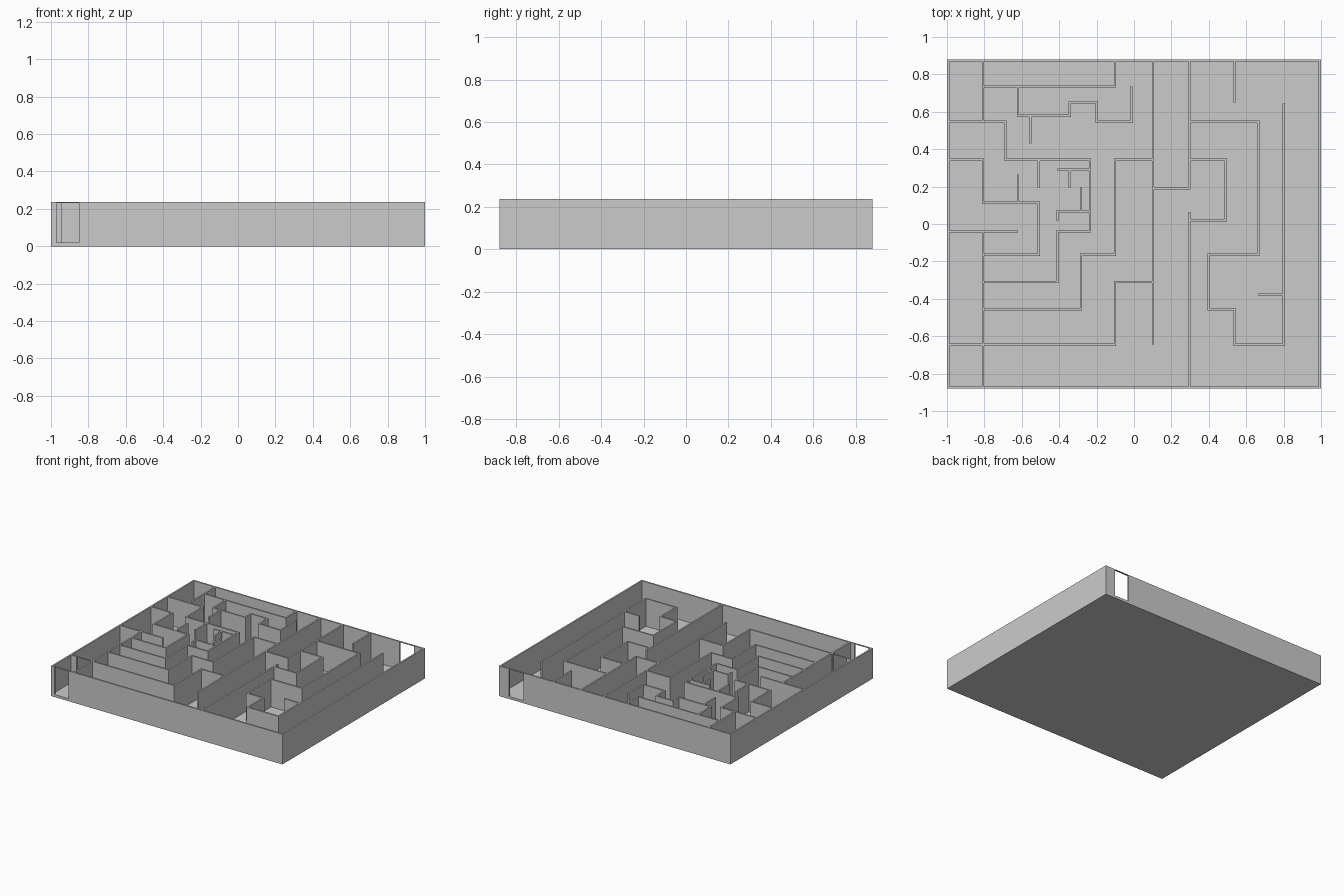
import bpy, bmesh
from mathutils import Vector

if "Cube" in bpy.data.objects:
    bpy.data.objects.remove(bpy.data.objects["Cube"])

T = 0.0125                        # wall thickness
FLOOR, TOP = 0.02, 0.236
X, Y = 1 - T / 2, 0.88 - T / 2    # centre lines of the outer walls
STRIP = TOP - 0.004               # underside of the strips over doorways

# shared grid lines of the maze: columns in x, rows in y
A, B, C, D, E = -.807, -.62, -.51, -.41, -.343
F, G, H, I, J = -.283, -.235, -.102, .102, .297
K, M = .537, .8
R1, R2, R3, R4, R5, R6 = .735, .578, .546, .343, .113, -.04
R7, R8, R9, R10 = -.165, -.31, -.455, -.645


def wall(name, axis, x, y, *stops, z0=FLOOR, z1=TOP):
    """Mitred wall from (x, y); stops are where each alternating run ends."""
    p = [Vector((x, y))]
    for i, s in enumerate(stops):
        along_x = (axis == "x") == (i % 2 == 0)
        p.append(Vector((s, p[-1].y)) if along_x else Vector((p[-1].x, s)))
    norms = [(b - a).normalized().orthogonal() for a, b in zip(p, p[1:])]
    bm = bmesh.new()
    rings = []
    for i, q in enumerate(p):
        n = sum({max(i - 1, 0), min(i, len(norms) - 1)} and
                [norms[k] for k in {max(i - 1, 0), min(i, len(norms) - 1)}],
                Vector((0, 0)))
        l, r = q + n * T / 2, q - n * T / 2
        rings.append([bm.verts.new((v.x, v.y, z)) for v, z in
                      ((l, z0), (r, z0), (r, z1), (l, z1))])
    for a, b in zip(rings, rings[1:]):
        for k in range(4):
            m = (k + 1) % 4
            bm.faces.new((a[k], a[m], b[m], b[k]))
    bm.faces.new(rings[0])
    bm.faces.new(rings[-1])
    bmesh.ops.recalc_face_normals(bm, faces=bm.faces)
    me = bpy.data.meshes.new(name)
    bm.to_mesh(me)
    bm.free()
    bpy.context.collection.objects.link(bpy.data.objects.new(name, me))


# floor slab
bpy.ops.mesh.primitive_cube_add(size=1, location=(0, 0, FLOOR / 2))
bpy.context.object.name = "floor"
bpy.context.object.scale = (2, 1.76, FLOOR)

# outer walls with doorways at the front left and back right
wall("outer_wall_right", "x", .915, Y, X, -Y, -.85)
wall("outer_wall_left", "x", -.97, -Y, -X, Y, .79)

# thin strips over the doorways
wall("front_door_strip", "x", -.97, -Y, -.85, z0=STRIP)
wall("back_door_strip", "x", .79, Y, .915, z0=STRIP)
wall("inner_door_strip", "x", -.94, R10, -.82, z0=STRIP)

# back left walls
wall("back_left_divider", "y", A, Y, R3)
wall("back_corridor_wall", "x", A, R1, H, Y)
wall("back_stepped_wall", "y", B, R1, R2, E, .65, -.2, R3, -.015, R1)
wall("back_stub", "y", -.555, R2, .43)

# middle left walls and the small spiral
wall("spiral_outer_wall", "x", -X, R3, -.687, R4, G, R6, D, R8, A)
wall("left_stepped_wall", "x", -X, R4, A, R5, C, R7, A)
wall("left_stub", "y", B, R5, .265)
wall("middle_stub", "y", C, R4, .195)
wall("spiral_top_wall", "x", D, .29, G)
wall("spiral_top_stub", "y", E, .29, .195)
wall("spiral_bottom_wall", "y", D, .02, .067, G)
wall("spiral_bottom_stub", "y", F, .067, .195)

# front left walls
wall("left_side_wall", "x", -X, R6, B)
wall("left_divider", "y", A, R6, -Y)
wall("front_stepped_wall", "x", A, R9, F, R7, H, R4, I)
wall("front_corridor_wall", "x", I, R8, H, R10, -.82)
wall("inner_door_jamb", "x", -.94, R10, -X)

# centre and right walls
wall("centre_wall", "y", I, Y, R10)
wall("centre_pocket_wall", "x", I, .192, J, Y)
wall("right_stepped_wall", "x", J, R3, .665, R7, .4, R9, K, R10, M, .645)
wall("right_stub", "x", .665, -.378, M)
wall("right_pocket_wall", "x", J, R4, .49, .02, J)
wall("front_centre_wall", "y", J, .065, -Y)
wall("back_right_stub", "y", K, Y, .65)
